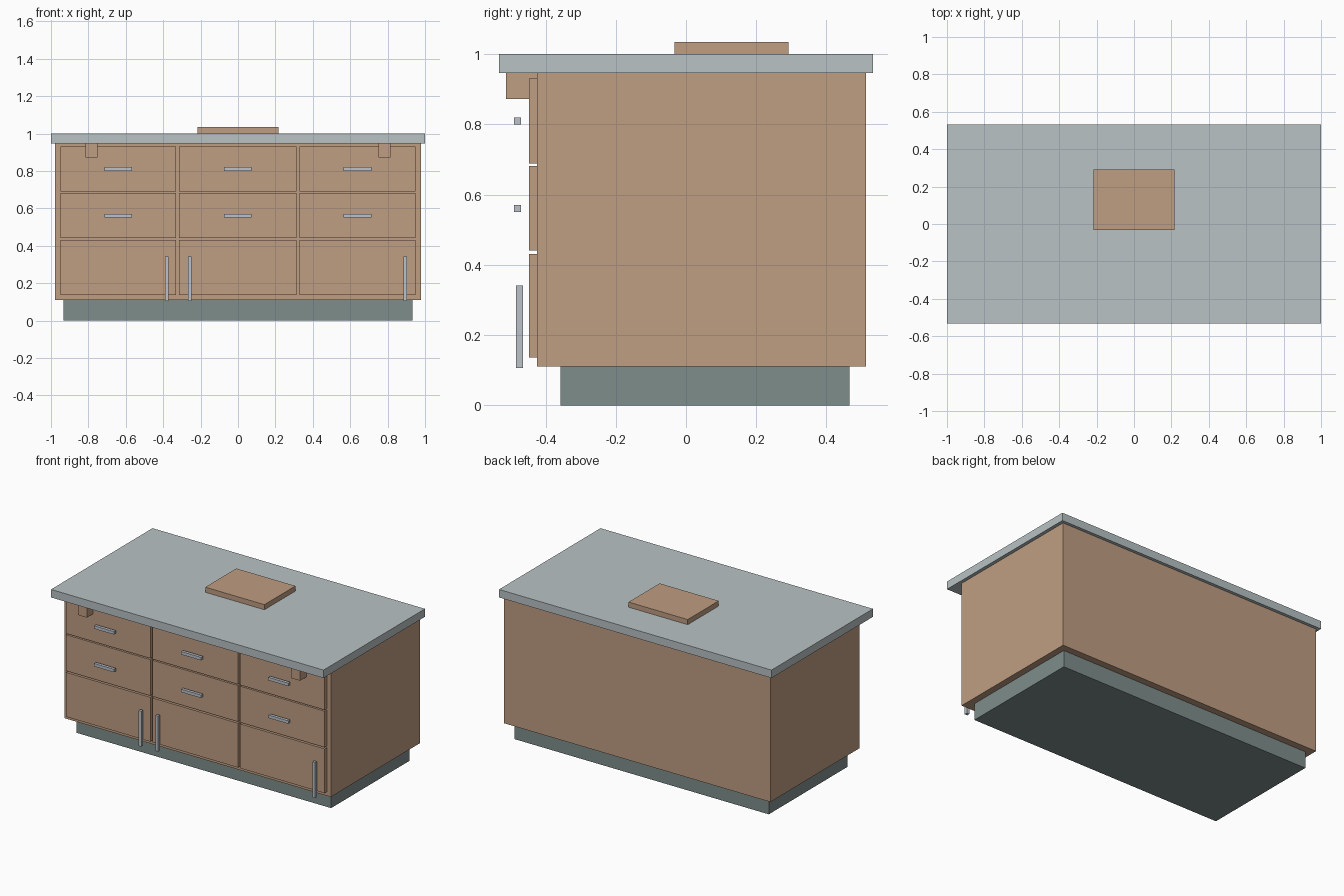
import bpy

if "Cube" in bpy.data.objects:
    bpy.data.objects.remove(bpy.data.objects["Cube"])


def material(name, rgb):
    # sRGB 0-255 to linear
    lin = [((c / 255 + 0.055) / 1.055) ** 2.4 for c in rgb]
    m = bpy.data.materials.new(name)
    m.diffuse_color = (*lin, 1)
    m.use_nodes = True
    m.node_tree.nodes["Principled BSDF"].inputs["Base Color"].default_value = m.diffuse_color
    return m


wood = material("tan wood", (191, 157, 130))
stone = material("pale grey stone", (184, 194, 196))
plinth_grey = material("dark grey plinth", (126, 141, 139))
metal = material("light metal", (187, 194, 202))


def box(name, x, y, z, mat):
    """Box from (min, max) ranges on each axis."""
    bpy.ops.mesh.primitive_cube_add(size=1)
    ob = bpy.context.object
    ob.name = ob.data.name = name
    ranges = (x, y, z)
    for v in ob.data.vertices:
        v.co = [r[0] if c < 0 else r[1] for c, r in zip(v.co, ranges)]
    ob.data.materials.append(mat)
    return ob


# Main masses
box("plinth", (-0.934, 0.934), (-0.358, 0.466), (0, 0.111), plinth_grey)
box("cabinet_body", (-0.978, 0.978), (-0.424, 0.512), (0.111, 0.947), wood)
box("countertop", (-1, 1), (-0.532, 0.532), (0.947, 1.0), stone)
box("cutting_board", (-0.217, 0.217), (-0.033, 0.292), (1.0, 1.034), wood)

# Drawer and door fronts with horizontal pulls
columns = [(-0.95, -0.331), (-0.315, 0.312), (0.328, 0.949)]
rows = [("top_drawer", (0.689, 0.931), 0.81),
        ("middle_drawer", (0.441, 0.681), 0.56),
        ("lower_door", (0.137, 0.431), None)]
for i, col in enumerate(columns):
    mid = (col[0] + col[1]) / 2
    for name, z, pull in rows:
        box(f"{name}_{i + 1}", col, (-0.447, -0.424), z, wood)
        if pull:
            box(f"{name}_pull_{i + 1}", (mid - 0.074, mid + 0.074),
                (-0.49, -0.47), (pull - 0.01, pull + 0.01), metal)

# Vertical door handles
for i, x in enumerate((-0.381, -0.258, 0.894)):
    box(f"door_handle_{i + 1}", (x - 0.01, x + 0.01),
        (-0.484, -0.464), (0.106, 0.342), metal)

# Brackets under the counter overhang
for side, x in (("left", -0.783), ("right", 0.783)):
    box(f"bracket_{side}", (x - 0.032, x + 0.032),
        (-0.512, -0.424), (0.872, 0.947), wood)
